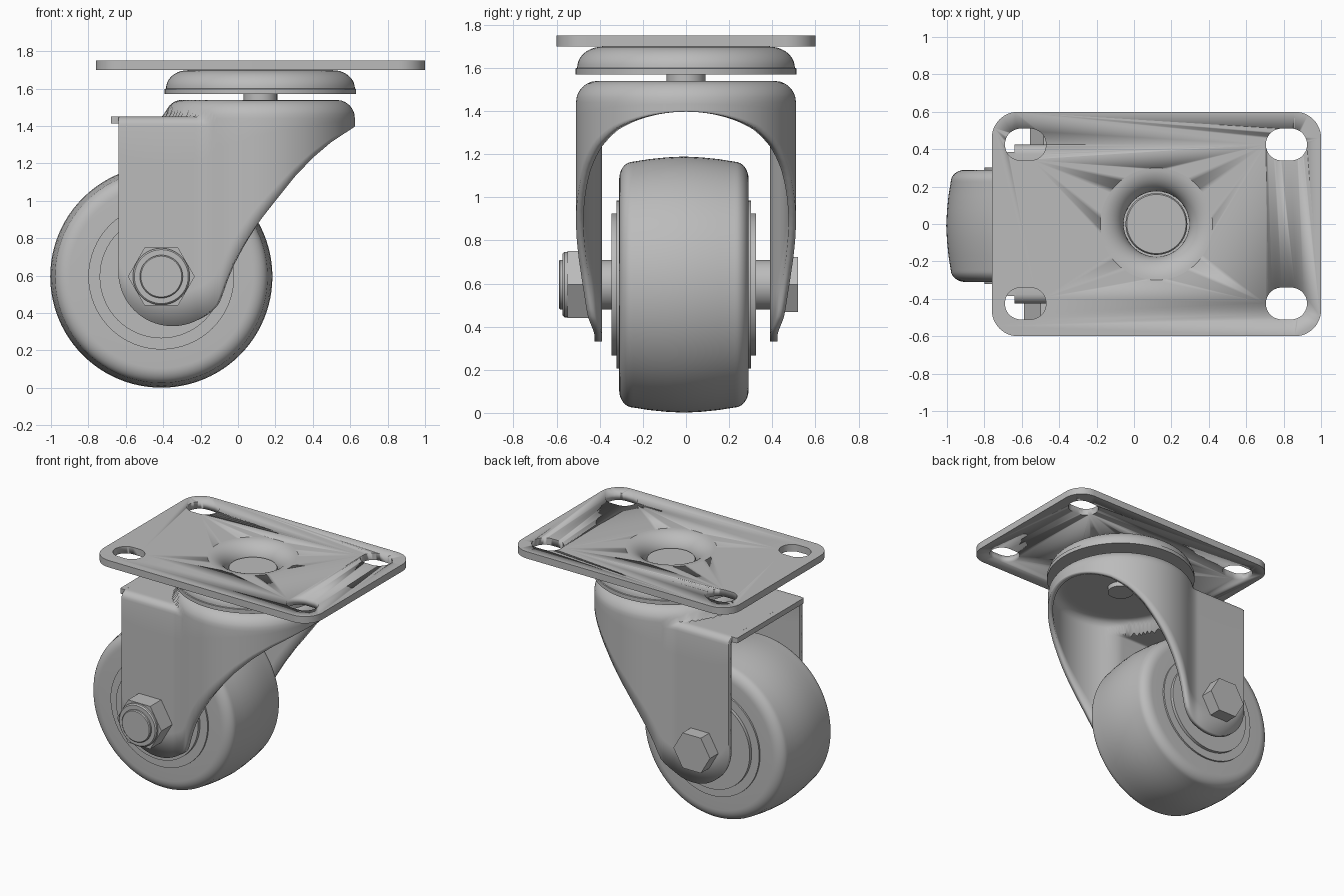
import bpy, bmesh, math
from mathutils import Vector, Matrix

if "Cube" in bpy.data.objects:
    bpy.data.objects.remove(bpy.data.objects["Cube"])

steel = bpy.data.materials.new("grey_steel")
steel.diffuse_color = (0.5, 0.5, 0.5, 1)
steel.use_nodes = True
steel.node_tree.nodes["Principled BSDF"].inputs["Base Color"].default_value = steel.diffuse_color


def finish(name, bm, angle=35):
    bmesh.ops.remove_doubles(bm, verts=bm.verts, dist=1e-4)
    me = bpy.data.meshes.new(name)
    bm.to_mesh(me)
    bm.free()
    me.materials.append(steel)
    ob = bpy.data.objects.new(name, me)
    bpy.context.collection.objects.link(ob)
    bpy.ops.object.select_all(action='DESELECT')
    ob.select_set(True)
    bpy.context.view_layer.objects.active = ob
    if angle:
        bpy.ops.object.shade_smooth_by_angle(angle=math.radians(angle))
    return ob


def lathe(name, profile, centre, along_y=False, n=64, angle=35):
    """Revolve (radius, height) pairs around z, or around y."""
    bm = bmesh.new()
    rings = [[bm.verts.new((r * math.cos(2 * math.pi * i / n), r * math.sin(2 * math.pi * i / n), h))
              for i in range(n)] for r, h in profile]
    for a, b in zip(rings, rings[1:]):
        for i in range(n):
            j = (i + 1) % n
            bm.faces.new((a[i], a[j], b[j], b[i]))
    bmesh.ops.remove_doubles(bm, verts=bm.verts, dist=1e-5)
    if along_y:
        bmesh.ops.rotate(bm, verts=bm.verts, matrix=Matrix.Rotation(-math.pi / 2, 3, 'X'))
    bmesh.ops.translate(bm, verts=bm.verts, vec=centre)
    bmesh.ops.recalc_face_normals(bm, faces=bm.faces)
    return finish(name, bm, angle)


def rod(name, r, y0, y1, n=48, bevel=0.0):
    """Closed bar along the axle line."""
    prof = [(0, y0), (r - bevel, y0), (r, y0 + bevel), (r, y1 - bevel), (r - bevel, y1), (0, y1)]
    return lathe(name, prof, (AX, 0, AZ), True, n)


def slab(name, cx, cy, hx, hy, rad, z0, z1, seg=12):
    """Rounded rectangle extruded upward."""
    bm = bmesh.new()
    pts = []
    for k, (sx, sy) in enumerate(((1, 1), (-1, 1), (-1, -1), (1, -1))):
        for s in range(seg + 1):
            a = math.pi / 2 * (k + s / seg)
            pts.append((cx + sx * (hx - rad) + rad * math.cos(a),
                        cy + sy * (hy - rad) + rad * math.sin(a), z0))
    f = bm.faces.new([bm.verts.new(p) for p in pts])
    top = bmesh.ops.extrude_face_region(bm, geom=[f])
    bmesh.ops.translate(bm, verts=[v for v in top['geom'] if isinstance(v, bmesh.types.BMVert)],
                        vec=(0, 0, z1 - z0))
    bmesh.ops.recalc_face_normals(bm, faces=bm.faces)
    return finish(name, bm)


AX, AZ = -0.41, 0.595      # axle
CX = 0.12                  # swivel axis

# Mounting plate with four slots and a central opening
plate = slab("mounting_plate", CX, 0, 0.88, 0.6, 0.14, 1.70, 1.75)
cutters = [slab("slot_cutter", x, y, 0.11, 0.085, 0.0845, 1.6, 1.9)
           for x in (-0.58, 0.815) for y in (-0.425, 0.425)]
cutters.append(lathe("centre_cutter", [(0, 1.6), (0.3, 1.6), (0.3, 1.9), (0, 1.9)], (CX, 0, 0)))
for c in cutters:
    c.hide_render = True
    c.hide_viewport = True
    m = plate.modifiers.new("cut", 'BOOLEAN')
    m.operation = 'DIFFERENCE'
    m.solver = 'EXACT'
    m.object = c

# Pressed dish in the plate, with the rivet inside it
dish = [(0.3 - 0.125 * math.sin(a), 1.63 + 0.12 * math.cos(a))
        for a in [math.pi / 2 * i / 12 for i in range(13)]]
dish = [(r, z) for r, z in dish] + [(0.175, 1.6), (0, 1.6)]
lathe("plate_dish", dish + [(0, 1.59), (0.2, 1.59), (0.2, 1.64), (0.3, 1.70), (0.3, 1.75)], (CX, 0, 0))
lathe("rivet_head", [(0, 1.59), (0.165, 1.59), (0.165, 1.66), (0.158, 1.67), (0, 1.67)], (CX, 0, 0))
lathe("rivet_stem", [(0, 1.47), (0.09, 1.47), (0.09, 1.6), (0, 1.6)], (CX, 0, 0))

# Upper bearing cup
cup = [(0.32, 1.70)] + [(0.39 + 0.115 * math.sin(a), 1.60 + 0.098 * math.cos(a))
                        for a in [math.pi / 2 * i / 10 for i in range(11)]]
lathe("bearing_cup", cup + [(0.512, 1.598), (0.512, 1.57), (0, 1.57), (0, 1.585), (0.32, 1.585), (0.32, 1.70)],
      (CX, 0, 0))

# Fork: folded sheet, walls follow a plan outline and are trimmed by a lower edge curve
R, W, FX = 0.51, 0.425, 0.115
EDGE = [(-0.11, 0.46), (-0.07, 0.57), (-0.03, 0.66), (0.03, 0.765), (0.11, 0.885), (0.2, 1.0),
        (0.3, 1.125), (0.4, 1.23), (0.5, 1.315), (0.63, 1.40)]


def low_edge(x):
    if x <= EDGE[0][0]:
        return 0.62 - math.sqrt(max(0, 0.29 ** 2 - (x + 0.35) ** 2))
    for (x0, z0), (x1, z1) in zip(EDGE, EDGE[1:]):
        if x <= x1:
            return z0 + (z1 - z0) * (x - x0) / (x1 - x0)
    return EDGE[-1][1]


def half_width(x):
    c = math.sqrt(max(0, R * R - (x - FX) ** 2))
    h = max(0.04 - abs(c - W), 0) / 0.04
    return max(c, W) + h * h * 0.01


def roof_z(p, d):
    """Channel roof with the round swivel dome rising out of it."""
    chan = 1.40 + math.sqrt(max(0, 0.05 ** 2 - max(0, 0.05 - d) ** 2))
    r = math.hypot(p.x - FX, p.y)
    dome = 1.44 + math.sqrt(max(0, 0.01 - max(0, r - 0.41) ** 2)) if r <= R + 0.001 else 0
    return max(chan, dome)


xs = [-0.35 - 0.29 * math.cos(math.pi / 2 * i / 24) for i in range(25)]
xs += [-0.35 + 0.35 * i / 24 for i in range(1, 25)]
half = [Vector((x, -half_width(x), 0)) for x in xs]
a0 = math.acos(-FX / R)
half += [Vector((FX + R * math.cos(a), -R * math.sin(a), 0))
         for a in [a0 * (1 - i / 30) for i in range(1, 31)]]
path = half + [Vector((p.x, -p.y, 0)) for p in reversed(half[:-1])]

bm = bmesh.new()
cols = []
for p in path:
    spine = Vector((min(p.x, FX), 0, 0))
    inward = spine - p
    length = inward.length
    inward.normalize()
    z0, z1 = low_edge(p.x), roof_z(p, 0)
    col = [(p.x, p.y, z0 + (z1 - z0) * k / 6) for k in range(6)]
    ds = [0, 0.003, 0.008, 0.016, 0.026, 0.038, 0.05, 0.07, 0.1]
    ds += [0.1 + (length - 0.1) * k / 12 for k in range(1, 13)]
    for d in ds:
        q = p + inward * d
        col.append((q.x, q.y, roof_z(q, d)))
    cols.append([bm.verts.new(c) for c in col])
for a, b in zip(cols, cols[1:]):
    for k in range(len(a) - 1):
        bm.faces.new((a[k], b[k], b[k + 1], a[k + 1]))
fork = finish("fork", bm, 0)
sol = fork.modifiers.new("sheet", 'SOLIDIFY')
sol.thickness = 0.035
sol.offset = -1
bpy.ops.object.shade_smooth_by_angle(angle=math.radians(40))

# Lip on the rear edge of the fork roof
slab("fork_lip", -0.655, 0, 0.025, 0.385, 0.01, 1.412, 1.45, 3)

# Wheel with crowned tread and stepped hub on both sides
side = [(0.33, 0.30), (0.49, 0.30)]
side += [(0.49 + 0.08 * math.sin(a), 0.235 + 0.065 * math.cos(a))
         for a in [math.pi / 2 * i / 8 for i in range(1, 9)]]
side += [(0.582, 0.16), (0.59, 0.08)]
tread = side + [(0.594, 0)] + [(r, -y) for r, y in reversed(side)]
lathe("wheel", [(0, 0.30)] + tread + [(0, -0.30)], (AX, -0.01, AZ), True, 96)
for s, nm in ((1, "back"), (-1, "front")):
    y = lambda v: -0.01 + s * v
    lathe("hub_rim_" + nm, [(0, y(0.29)), (0.39, y(0.29)), (0.39, y(0.312)), (0, y(0.312))],
          (AX, 0, AZ), True)
    lathe("hub_disc_" + nm, [(0, y(0.29)), (0.33, y(0.29)), (0.33, y(0.335)), (0, y(0.335))],
          (AX, 0, AZ), True)

# Axle, hex bolt head at the back, lock nut at the front
rod("axle", 0.115, -0.59, 0.43, bevel=0.006)
rod("bolt_head", 0.147, 0.41, 0.52, 6)
rod("lock_nut", 0.179, -0.55, -0.41, 6)
rod("nut_collar", 0.152, -0.572, -0.54, bevel=0.008)
